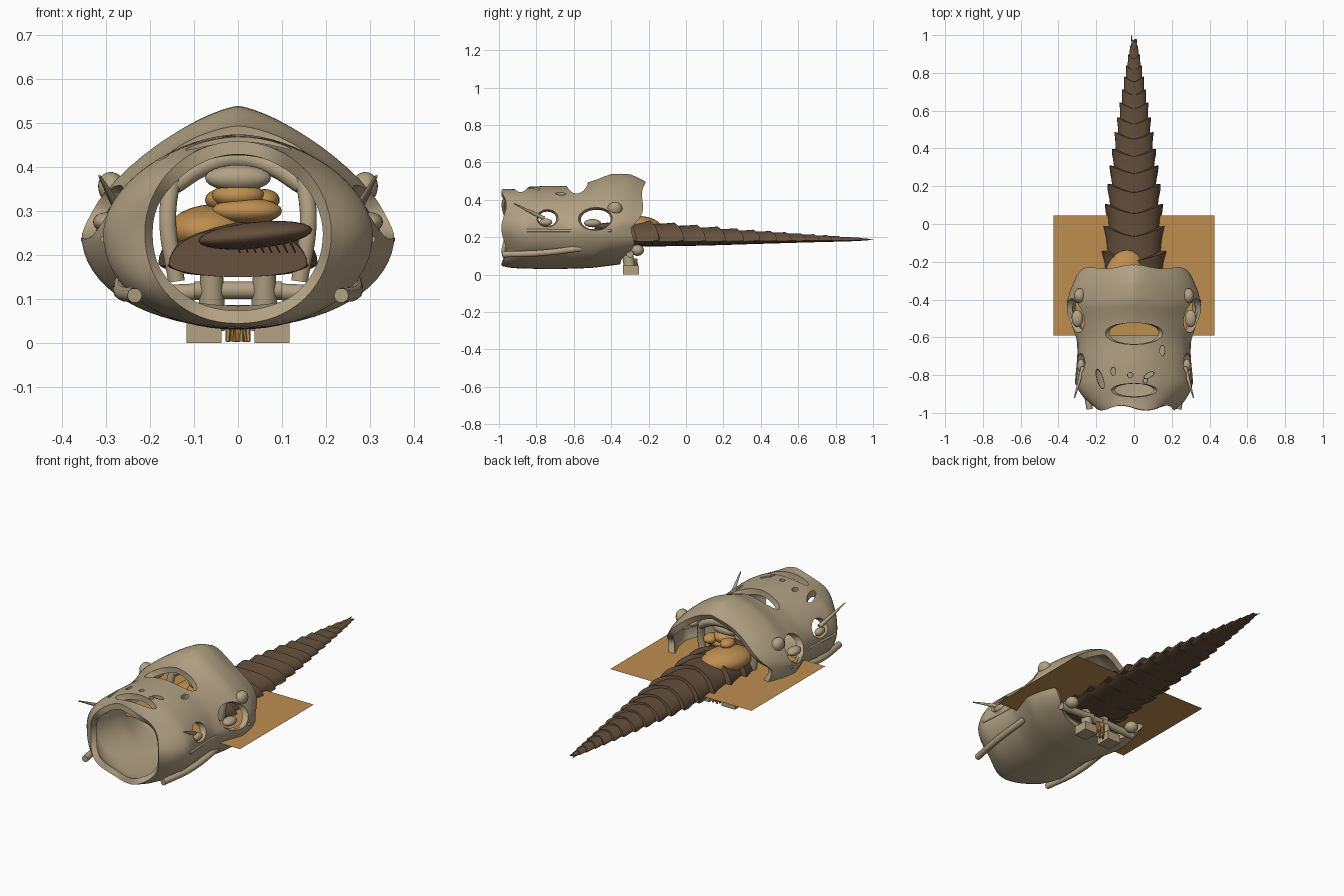
import bpy, bmesh, math
from mathutils import Vector

if "Cube" in bpy.data.objects:
    bpy.data.objects.remove(bpy.data.objects["Cube"])

def mat(name, c):
    m = bpy.data.materials.new(name)
    m.diffuse_color = (*c, 1)
    m.use_nodes = True
    m.node_tree.nodes["Principled BSDF"].inputs["Base Color"].default_value = m.diffuse_color
    return m

BONE = mat("bone", (0.45, 0.36, 0.23))
AMBER = mat("amber", (0.52, 0.27, 0.08))
BROWN = mat("brown", (0.13, 0.08, 0.045))

def activate(o):
    bpy.ops.object.select_all(action='DESELECT')
    o.select_set(True)
    bpy.context.view_layer.objects.active = o

def finish(o, name, m, angle=40):
    o.name = name
    o.data.materials.clear()
    o.data.materials.append(m)
    activate(o)
    bpy.ops.object.shade_smooth_by_angle(angle=math.radians(angle))
    return o

def apply_all(o):
    activate(o)
    for md in list(o.modifiers):
        bpy.ops.object.modifier_apply(modifier=md.name)

def loft(rings, cap):
    bm = bmesh.new()
    vs = [[bm.verts.new(p) for p in r] for r in rings]
    n = len(rings[0])
    for a, b in zip(vs, vs[1:]):
        for i in range(n):
            bm.faces.new((a[i], a[(i + 1) % n], b[(i + 1) % n], b[i]))
    if cap:
        bm.faces.new(vs[0][::-1])
        bm.faces.new(vs[-1])
    bmesh.ops.recalc_face_normals(bm, faces=bm.faces)
    me = bpy.data.meshes.new("loft")
    bm.to_mesh(me)
    bm.free()
    o = bpy.data.objects.new("loft", me)
    bpy.context.collection.objects.link(o)
    return o

def ball(name, loc, r, m, rot=(0, 0, 0)):
    bpy.ops.mesh.primitive_uv_sphere_add(segments=20, ring_count=12, location=loc, rotation=rot)
    o = bpy.context.object
    o.scale = r
    return finish(o, name, m)

def rod(name, a, b, r1, r2, m, sides=12):
    a, b = Vector(a), Vector(b)
    bpy.ops.mesh.primitive_cone_add(vertices=sides, radius1=r1, radius2=r2, depth=(b - a).length, location=(a + b) / 2)
    o = bpy.context.object
    o.rotation_euler = (b - a).to_track_quat('Z', 'Y').to_euler()
    return finish(o, name, m)

def tube(name, pts, r, m):
    cu = bpy.data.curves.new(name, 'CURVE')
    cu.dimensions = '3D'
    cu.bevel_depth = r
    cu.bevel_resolution = 3
    cu.use_fill_caps = True
    s = cu.splines.new('BEZIER')
    s.bezier_points.add(len(pts) - 1)
    for bp, p in zip(s.bezier_points, pts):
        bp.co = p
        bp.handle_left_type = bp.handle_right_type = 'AUTO'
    o = bpy.data.objects.new(name, cu)
    bpy.context.collection.objects.link(o)
    activate(o)
    bpy.ops.object.convert(target='MESH')
    return finish(bpy.context.object, name, m)

def interp(table, t):
    for a, b in zip(table, table[1:]):
        if t <= b[0]:
            k = (t - a[0]) / (b[0] - a[0])
            k = max(0, k)
            return [p + (q - p) * k for p, q in zip(a, b)]
    return list(table[-1])

# skull shell: y, half width, bottom z, top z, upper roundness
ST = [(-0.98, .205, .045, .46, 2.0), (-0.93, .265, .035, .455, 1.9), (-0.85, .31, .032, .47, 1.8),
      (-0.73, .30, .03, .475, 1.8), (-0.6, .295, .03, .475, 1.7), (-0.5, .325, .032, .50, 1.5),
      (-0.4, .36, .035, .54, 1.4), (-0.3, .345, .045, .54, 1.35), (-0.21, .31, .055, .495, 1.4)]
N, rings = 64, []
for k in range(29):
    t = k / 28
    y, w, zb, zt, p = interp(ST, -0.98 + 0.77 * t)
    ring = []
    for i in range(N):
        a = 2 * math.pi * i / N
        c, s = math.cos(a), math.sin(a)
        e = 2 / p if s > 0 else 0.95
        x = w * math.copysign(abs(c) ** e, c)
        z = .25 + ((zt - .25) * s ** e if s > 0 else -(.25 - zb) * abs(s) ** e)
        rear = -0.27 + (0.06 * s if s > 0 else -0.08 * s * s) - 0.02 * math.cos(6 * a) * abs(c)
        yy = -0.98 + t * (rear + 0.98) - 0.014 * (1 - t) ** 4 * math.cos(5 * a)
        ring.append((x, yy, z))
    rings.append(ring)
shell = loft(rings, False)
sm = shell.modifiers.new("smooth", 'SMOOTH')
sm.factor, sm.iterations = 0.5, 3
so = shell.modifiers.new("thick", 'SOLIDIFY')
so.thickness, so.offset = 0.03, -1
apply_all(shell)

# openings: centre, radii, tilt
cuts = [((s * .36, -0.74, .305), (.16, .065, .055), 0) for s in (-1, 1)]
cuts += [((s * .38, -0.49, .305), (.18, .10, .07), 0) for s in (-1, 1)]
cuts += [((0, -0.58, .47), (.165, .058, .10), 0), ((0, -0.88, .46), (.125, .036, .08), 0)]
cuts += [((-.18, -.82, .42), (.016, .055, .1), .3), ((-.11, -.78, .45), (.013, .022, .1), 0),
         ((-.02, -.80, .47), (.014, .014, .08), 0), ((.08, -.80, .46), (.03, .013, .08), .5),
         ((.15, -.67, .43), (.013, .028, .1), 0), ((.06, -.83, .47), (.012, .012, .08), 0)]
cutters = []
for loc, r, tilt in cuts:
    c = ball("cutter", loc, r, BONE, (0, 0, tilt))
    c.hide_render = True
    cutters.append(c)
    b = shell.modifiers.new("cut", 'BOOLEAN')
    b.object, b.operation, b.solver = c, 'DIFFERENCE', 'EXACT'
apply_all(shell)
for c in cutters:
    bpy.data.objects.remove(c)
finish(shell, "skull_shell", BONE, 45)

# paired bone details
for s in (-1, 1):
    ball("brow_knob", (s * .285, -.38, .35), (.032, .04, .04), BONE, (0, s * .4, 0))
    ball("socket_bead_rear", (s * .30, -.50, .275), (.03, .045, .022), BONE)
    ball("socket_bead_front", (s * .28, -.75, .28), (.02, .035, .02), BONE)
    rod("cheek_spike", (s * .27, -.76, .30), (s * .315, -.92, .38), .012, .003, BONE)
    tube("jaw_rail", [(s * .235, -.98, .108), (s * .265, -.78, .115), (s * .265, -.56, .14)], .017, BONE)
    tube("side_ridge", [(s * .305, -.85, .235), (s * .295, -.62, .235), (s * .35, -.4, .235)], .008, BONE)
    tube("inner_pillar", [(s * .14, -.36, .14), (s * .16, -.36, .28), (s * .145, -.34, .40)], .02, BONE)
    rod("leg", (s * .06, -.30, .03), (s * .06, -.32, .16), .032, .026, BONE)
    tube("lower_jaw_bar", [(s * .03, -.3, .12), (s * .12, -.3, .115), (s * .24, -.3, .11)], .02, BONE)
    # splayed foot
    bpy.ops.mesh.primitive_cube_add(size=1, location=(s * .077, -.295, .024))
    f = bpy.context.object
    f.scale = (.08, .085, .048)
    finish(f, "foot", BONE)
    ball("rear_knuckle", (s * .20, -.26, .13), (.035, .035, .03), BONE)
tube("palate_arch", [(-.145, -.34, .36), (-.08, -.32, .40), (0, -.31, .42), (.08, -.32, .40), (.145, -.34, .36)], .022, BONE)
ball("palate_mask", (0, -.34, .375), (.075, .035, .03), BONE)
rod("jaw_cross_bar", (-.10, -.31, .12), (.10, -.31, .12), .02, .02, BONE)

# amber tuft between the feet
for i in range(7):
    x = -.024 + .008 * i
    rod("tuft", (x, -.28 + .012 * (i % 3), .003), (x * .8, -.27, .085), .005, .009, AMBER, 6)

# scaled tail: y, half width, bottom z, top z
TL = [(-0.42, .17, .15, .27), (-0.2, .155, .15, .28), (0.1, .135, .155, .255), (0.35, .108, .163, .235),
      (0.65, .064, .172, .215), (0.88, .028, .178, .20), (0.98, .008, .183, .192)]

def tail_ring(y, grow, shift):
    _, w, zb, zt = interp(TL, y)
    out, zm = [], zb + (zt - zb) * .25
    for i in range(40):
        a = 2 * math.pi * i / 40
        c, s = math.cos(a), math.sin(a)
        z = zm + ((zt - zm) * grow * s if s > 0 else (zm - zb) * s)
        dy = shift * (abs(c) ** 1.5 * 1.4 - .4) if s >= 0 else 0
        out.append((w * grow * c, y + dy, z))
    return out

edges = [-0.42, -0.3, -0.18, -0.05, .07, .18, .28, .37, .46, .54, .62, .69, .76, .82, .88, .93, .97]
rings = []
for a, b in zip(edges, edges[1:]):
    h = (b - a) * .3
    rings += [tail_ring(a, .92, h), tail_ring((a + b) / 2, .99, h), tail_ring(b, 1.12, h)]
finish(loft(rings, True), "scaled_tail", BROWN, 35)
for s in (-1, 1):
    rod("tail_tip", (s * .008, .92, .187), (s * .014, 1.0 if s < 0 else .98, .187), .007, .001, BROWN, 6)
ball("dark_tongue", (.04, -.42, .245), (.13, .07, .03), BROWN, (0, -.1, 0))
for i in range(8):
    x = -.01 + .018 * i
    rod("comb_tooth", (x, -.47, .235), (x + .015, -.46, .205), .004, .002, BROWN, 6)

# flat amber sheet through the shell
bpy.ops.mesh.primitive_plane_add(size=1, location=(0, -.273, .19))
sheet = bpy.context.object
sheet.scale = (.85, .635, 1)
finish(sheet, "flat_sheet", AMBER)

# amber lumps in the throat
ball("throat_dome", (-.055, -.27, .255), (.10, .14, .06), AMBER, (0, 0, -.35))
ball("throat_lump_low", (.02, -.34, .30), (.08, .05, .03), AMBER)
ball("throat_lump_top", (0, -.33, .335), (.06, .045, .03), AMBER)
for s in (-1, 1):
    ball("throat_lump_side", (.01 + s * .05, -.30, .325), (.035, .045, .025), AMBER)
